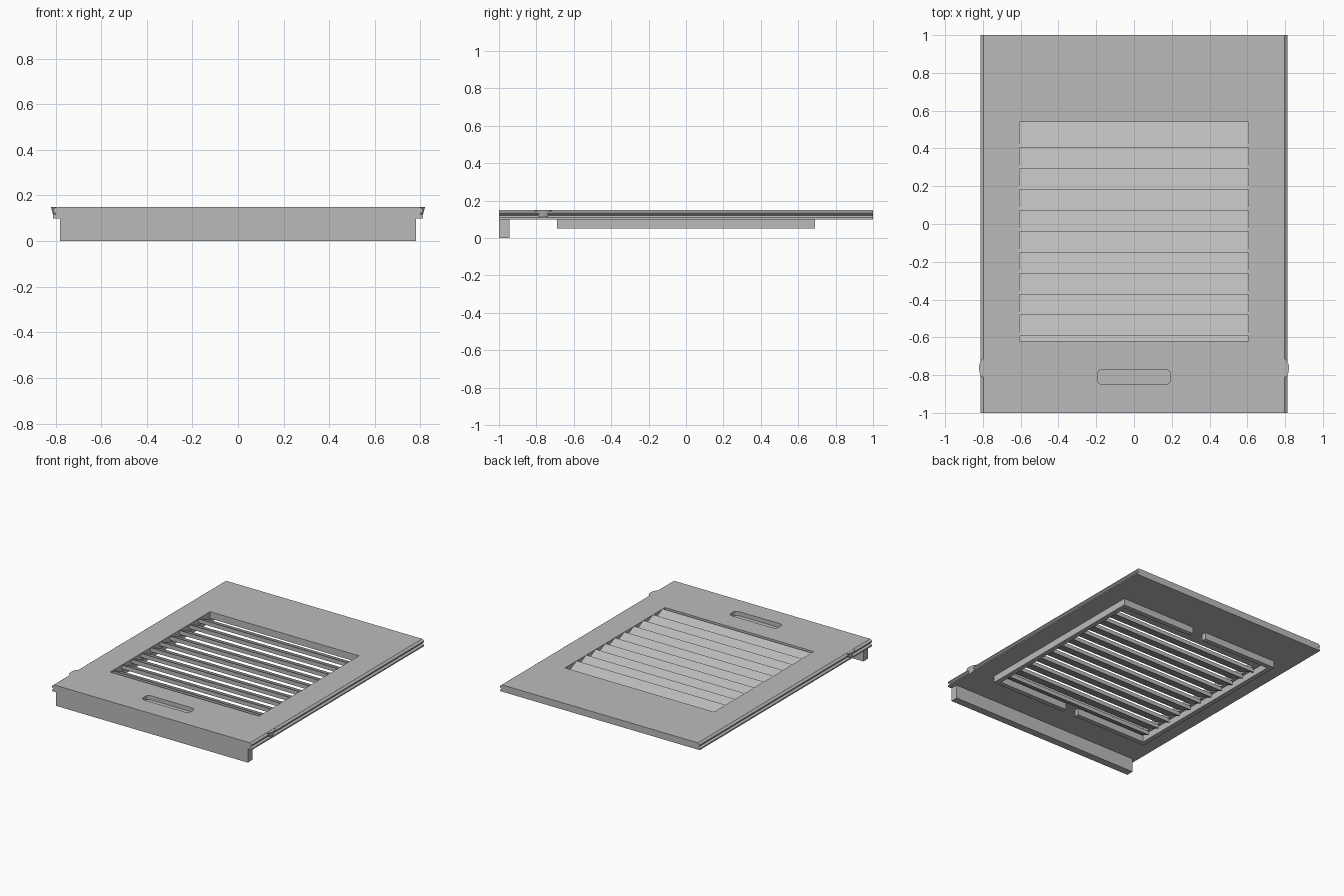
import bpy, bmesh, math

if "Cube" in bpy.data.objects:
    bpy.data.objects.remove(bpy.data.objects["Cube"], do_unlink=True)

grey = bpy.data.materials.new("plain_grey")
grey.use_nodes = True
COLOUR = (0.5, 0.5, 0.5, 1)
grey.diffuse_color = COLOUR
grey.node_tree.nodes["Principled BSDF"].inputs["Base Color"].default_value = COLOUR

TOP, BOTTOM = 0.15, 0.10       # cover panel faces
HALF_OPEN = 0.605              # half width of the vent opening
OPEN_FRONT, OPEN_BACK = -0.62, 0.54


def prism(name, points, vector):
    """Extrude a closed outline of 3D points along a vector."""
    bm = bmesh.new()
    face = bm.faces.new([bm.verts.new(p) for p in points])
    moved = bmesh.ops.extrude_face_region(bm, geom=[face])["geom"]
    bmesh.ops.translate(bm, vec=vector, verts=[v for v in moved if isinstance(v, bmesh.types.BMVert)])
    bmesh.ops.recalc_face_normals(bm, faces=bm.faces)
    mesh = bpy.data.meshes.new(name)
    bm.to_mesh(mesh)
    bm.free()
    mesh.materials.append(grey)
    obj = bpy.data.objects.new(name, mesh)
    bpy.context.collection.objects.link(obj)
    return obj


def box(name, x0, x1, y0, y1, z0, z1):
    return prism(name, [(x0, y0, z0), (x1, y0, z0), (x1, y1, z0), (x0, y1, z0)], (0, 0, z1 - z0))


def cut(target, cutter):
    mod = target.modifiers.new("cut", "BOOLEAN")
    mod.operation = "DIFFERENCE"
    mod.solver = "EXACT"
    mod.object = cutter
    bpy.context.view_layer.objects.active = target
    bpy.ops.object.modifier_apply(modifier=mod.name)
    bpy.data.objects.remove(cutter, do_unlink=True)


# Panel with grooved side edges
edge = [(0.797, TOP), (0.812, 0.138), (0.812, 0.13), (0.798, 0.12), (0.812, 0.109), (0.812, BOTTOM)]
outline = edge + [(-x, z) for x, z in reversed(edge)]
panel = prism("cover_panel", [(x, -1, z) for x, z in outline], (0, 2, 0))
cut(panel, box("vent_cutter", -HALF_OPEN, HALF_OPEN, OPEN_FRONT, OPEN_BACK, 0, 0.3))

# Rounded finger pocket
pocket = []
for cx, cy, start in ((0.165, -0.795, 0), (-0.165, -0.795, 90), (-0.165, -0.825, 180), (0.165, -0.825, 270)):
    for step in range(5):
        a = math.radians(start + step * 22.5)
        pocket.append((cx + 0.028 * math.cos(a), cy + 0.025 * math.sin(a), 0.12))
cut(panel, prism("pocket_cutter", pocket, (0, 0, 0.1)))

# Front lip
box("front_lip", -0.78, 0.78, -1, -0.945, 0, BOTTOM)

# Louvre slats sloping down towards the back
SLOPE, THICK, DEPTH, PITCH = 0.45, 0.03, 0.135, 0.111


def slat(name, front, start=0.0):
    y0, y1 = front + start, front + DEPTH
    z0, z1 = TOP - SLOPE * start, TOP - SLOPE * DEPTH
    x = -HALF_OPEN - 0.002
    prism(name, [(x, y0, z0), (x, y1, z1), (x, y1, z1 - THICK), (x, y0, z0 - THICK)], (-2 * x, 0, 0))


for i in range(10):
    slat(f"louvre_slat_{i + 1}", 0.405 - i * PITCH)
slat("front_slat_end", 0.405 - 10 * PITCH, 0.07)

# Frame below the vent, split at the middle of front and back
FX, FY, WALL, GAP, LOW = 0.665, 0.69, 0.035, 0.055, 0.05
for side, s in (("left", 1), ("right", -1)):
    box(f"{side}_frame_rail", *sorted((s * FX, s * (FX - WALL))), -FY, FY, LOW, BOTTOM)
    for end, e in (("front", -1), ("back", 1)):
        box(f"{end}_{side}_frame_rail", *sorted((s * GAP, s * (FX - WALL))),
            *sorted((e * FY, e * (FY - WALL))), LOW, BOTTOM)

    # Tapered snap bump on the side edge
    bpy.ops.mesh.primitive_cone_add(vertices=24, radius1=0.02, radius2=0.048, depth=0.045,
                                    location=(s * 0.798, -0.763, 0.127))
    bump = bpy.context.object
    bump.name = f"{side}_snap_bump"
    bump.scale.x = 0.46
    bump.data.materials.append(grey)
    bpy.ops.object.shade_smooth_by_angle(angle=math.radians(35))
